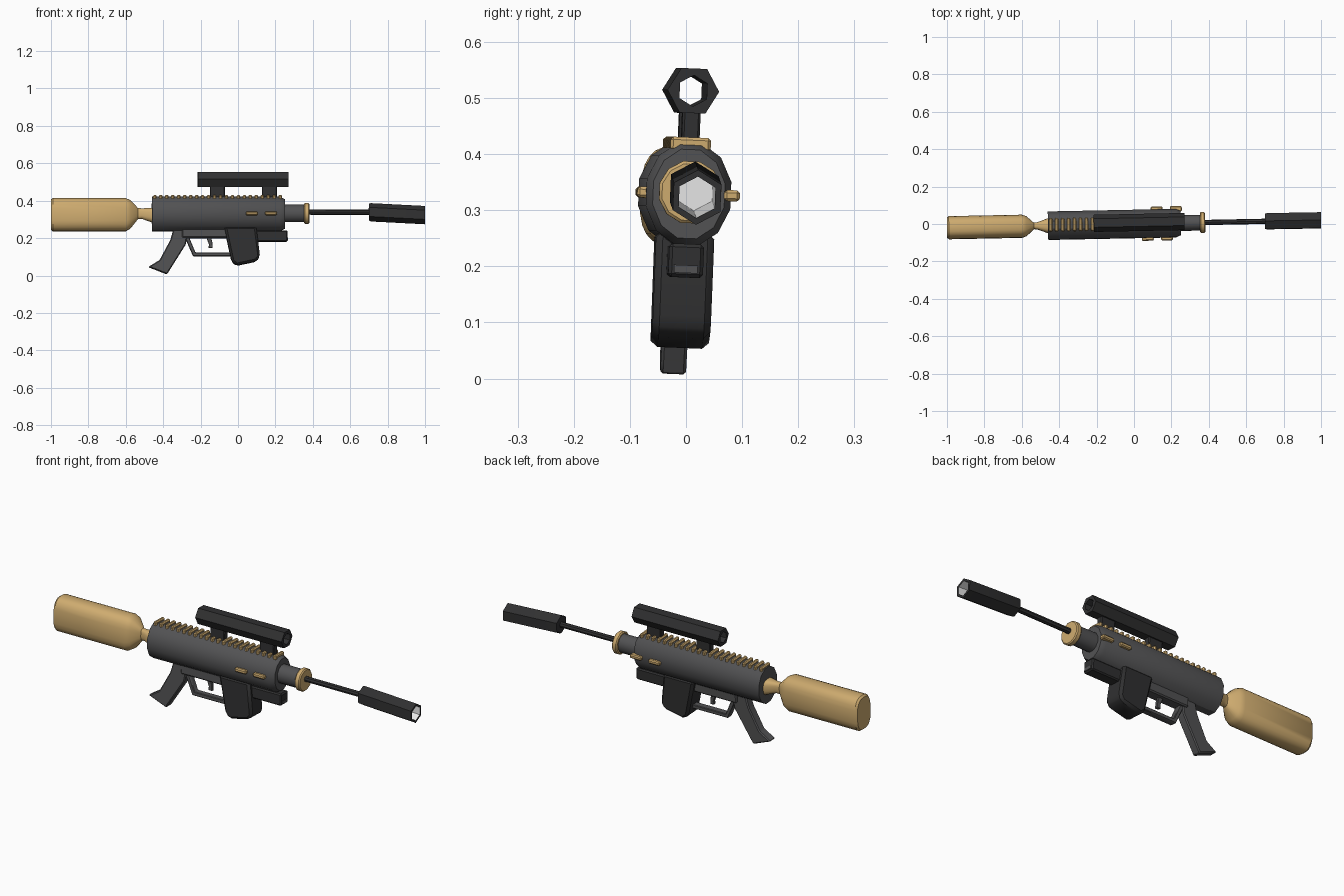
import bpy, bmesh
from math import sin, cos, pi, radians, copysign
from mathutils import Matrix, Vector

old = bpy.data.objects.get("Cube")
if old:
    bpy.data.objects.remove(old, do_unlink=True)


def material(name, r, g, b):
    m = bpy.data.materials.new(name)
    m.use_nodes = True
    m.diffuse_color = (r, g, b, 1)
    bsdf = m.node_tree.nodes["Principled BSDF"]
    bsdf.inputs["Base Color"].default_value = (r, g, b, 1)
    bsdf.inputs["Roughness"].default_value = 0.7
    return m


GOLD = material("tan_gold", 0.62, 0.41, 0.16)
GREY = material("dark_grey", 0.085, 0.085, 0.088)
BLACK = material("charcoal", 0.03, 0.03, 0.031)
WHITE = material("white", 0.8, 0.8, 0.8)

# The whole model leans slightly: a small yaw and a small roll about its axis
AXIS = Vector((0, 0, 0.328))
LEAN = (Matrix.Translation(AXIS) @ Matrix.Rotation(0.02, 4, 'Z')
        @ Matrix.Rotation(-0.042, 4, 'X') @ Matrix.Translation(-AXIS))
parts = []


def finish(name, bm, mats, bevel=0):
    if bevel:
        bmesh.ops.bevel(bm, geom=bm.edges[:], offset=bevel, segments=1,
                        affect='EDGES', clamp_overlap=True)
    bmesh.ops.recalc_face_normals(bm, faces=bm.faces)
    mesh = bpy.data.meshes.new(name)
    bm.to_mesh(mesh)
    bm.free()
    mesh.transform(LEAN)
    for m in mats:
        mesh.materials.append(m)
    ob = bpy.data.objects.new(name, mesh)
    bpy.context.collection.objects.link(ob)
    parts.append(ob)
    return ob


def ring(x, cz, hy, hz, n, phase=0.0, power=1.0):
    """Cross-section across x; a power below one squares it off."""
    pts = []
    for i in range(n):
        a = 2 * pi * i / n + phase
        c, s = cos(a), sin(a)
        pts.append((x, hy * copysign(abs(c) ** power, c),
                    cz + hz * copysign(abs(s) ** power, s)))
    return pts


def loft(name, rings, mats, closed=False, strip_mats=None):
    bm = bmesh.new()
    loops = [[bm.verts.new(p) for p in r] for r in rings]
    n = len(loops[0])
    pairs = list(zip(loops, loops[1:]))
    if closed:
        pairs.append((loops[-1], loops[0]))
    for k, (a, b) in enumerate(pairs):
        for i in range(n):
            j = (i + 1) % n
            f = bm.faces.new((a[i], a[j], b[j], b[i]))
            f.material_index = strip_mats[k] if strip_mats else 0
    if not closed:
        bm.faces.new(loops[0])
        bm.faces.new(loops[-1]).material_index = strip_mats[-1] if strip_mats else 0
    return finish(name, bm, mats)


def prism(name, profile, half, mat, bevel=0.0, y=0.0):
    """Side outline in x and z, extruded across y."""
    bm = bmesh.new()
    face = bm.faces.new([bm.verts.new((x, y - half, z)) for x, z in profile])
    res = bmesh.ops.extrude_face_region(bm, geom=[face])
    moved = [v for v in res["geom"] if isinstance(v, bmesh.types.BMVert)]
    bmesh.ops.translate(bm, verts=moved, vec=(0, 2 * half, 0))
    return finish(name, bm, [mat], bevel)


def box(name, x0, x1, z0, z1, half, mat, bevel=0.0, y=0.0):
    return prism(name, [(x0, z0), (x1, z0), (x1, z1), (x0, z1)], half, mat, bevel, y)


# Receiver with chamfered front
P = radians(15)
loft("receiver", [ring(-0.46, 0.329, 0.078, 0.095, 12, P),
                  ring(0.225, 0.329, 0.078, 0.095, 12, P),
                  ring(0.25, 0.329, 0.066, 0.082, 12, P)], [GREY])

# Stock and its narrow neck
loft("stock", [ring(x, z, hy, hz, 24, 0, 0.72) for x, z, hy, hz in (
    (-1.0, 0.325, 0.055, 0.082), (-0.99, 0.325, 0.062, 0.089),
    (-0.60, 0.325, 0.062, 0.089), (-0.575, 0.327, 0.054, 0.076),
    (-0.535, 0.331, 0.017, 0.030), (-0.515, 0.331, 0.020, 0.028),
    (-0.455, 0.322, 0.042, 0.040))], [GOLD])

# Front collar, gold ring, thin barrel
loft("barrel_collar", [ring(0.24, 0.332, 0.045, 0.048, 12, P),
                       ring(0.36, 0.332, 0.042, 0.048, 12, P)], [GREY])
loft("barrel_ring", [ring(x, 0.332, r, r, 12, P) for x, r in (
    (0.353, 0.052), (0.358, 0.057), (0.376, 0.057), (0.381, 0.052))], [GOLD])
loft("barrel", [ring(0.37, 0.339, 0.014, 0.014, 8),
                ring(0.72, 0.338, 0.014, 0.014, 8)], [BLACK])

# Hollow hexagonal muzzle tube with a pale bore
H = pi / 6
loft("muzzle_tube", [ring(0.70, 0.339, 0.045, 0.045, 6, H),
                     ring(0.71, 0.338, 0.049, 0.049, 6, H),
                     ring(1.0, 0.323, 0.049, 0.049, 6, H),
                     ring(1.0, 0.323, 0.037, 0.037, 6, H),
                     ring(0.75, 0.336, 0.037, 0.037, 6, H)],
     [BLACK, WHITE], strip_mats=[0, 0, 0, 1, 1])

# Scope tube and its mounts
loft("scope", [ring(-0.215, 0.513, 0.046, 0.046, 6),
               ring(0.27, 0.513, 0.046, 0.046, 6),
               ring(0.27, 0.513, 0.028, 0.028, 6, H),
               ring(-0.215, 0.513, 0.028, 0.028, 6, H)], [BLACK], closed=True)
for side, x in (("rear", -0.11), ("front", 0.168)):
    box(side + "_scope_mount", x - 0.04, x + 0.04, 0.41, 0.482, 0.016, BLACK, 0.004)

# Top rail ridges
COUNT = 22
for i in range(COUNT):
    x = -0.445 + i * 0.67 / (COUNT - 1)
    box("rail_ridge_%d" % (i + 1), x - 0.009, x + 0.009, 0.405, 0.43,
        0.036, GOLD, 0.005)

# Side plates, two on each flank
for side, s, start in (("right", -1, 0.04), ("left", 1, 0.09)):
    for k in range(2):
        x = start + k * 0.103
        box("%s_side_plate_%d" % (side, k + 1), x, x + 0.064, 0.319, 0.339,
            0.014, GOLD, 0.005, s * 0.077)

# Pistol grip
prism("grip", [(-0.48, 0.045), (-0.38, 0.006), (-0.365, 0.03), (-0.28, 0.165),
               (-0.275, 0.195), (-0.24, 0.25), (-0.345, 0.25), (-0.362, 0.19),
               (-0.42, 0.082)], 0.023, GREY, 0.005, -0.002)

# Trigger guard and trigger
prism("trigger_guard", [(-0.285, 0.205), (-0.24, 0.103), (-0.04, 0.103),
                        (-0.04, 0.123), (-0.228, 0.123), (-0.262, 0.205)],
      0.017, GREY, 0.003)
box("guard_bridge", -0.30, -0.05, 0.2, 0.25, 0.03, GREY, 0.006)
prism("trigger", [(-0.172, 0.21), (-0.155, 0.165), (-0.158, 0.148), (-0.136, 0.146),
                  (-0.136, 0.17), (-0.145, 0.21)], 0.008, GREY, 0.002)

# Magazine
prism("magazine", [(-0.075, 0.262), (-0.035, 0.075), (-0.01, 0.052),
                   (0.098, 0.075), (0.117, 0.1), (0.097, 0.262)],
      0.052, BLACK, 0.012)

# Underbarrel unit with lighter front panel
box("underbarrel_unit", 0.09, 0.265, 0.18, 0.24, 0.031, BLACK, 0.006)
box("underbarrel_panel", 0.262, 0.268, 0.188, 0.202, 0.021, GREY)

# Smooth the rounded parts, keep hard edges
bpy.ops.object.select_all(action='DESELECT')
for ob in parts:
    ob.select_set(True)
bpy.context.view_layer.objects.active = parts[0]
bpy.ops.object.shade_smooth_by_angle(angle=radians(35))
